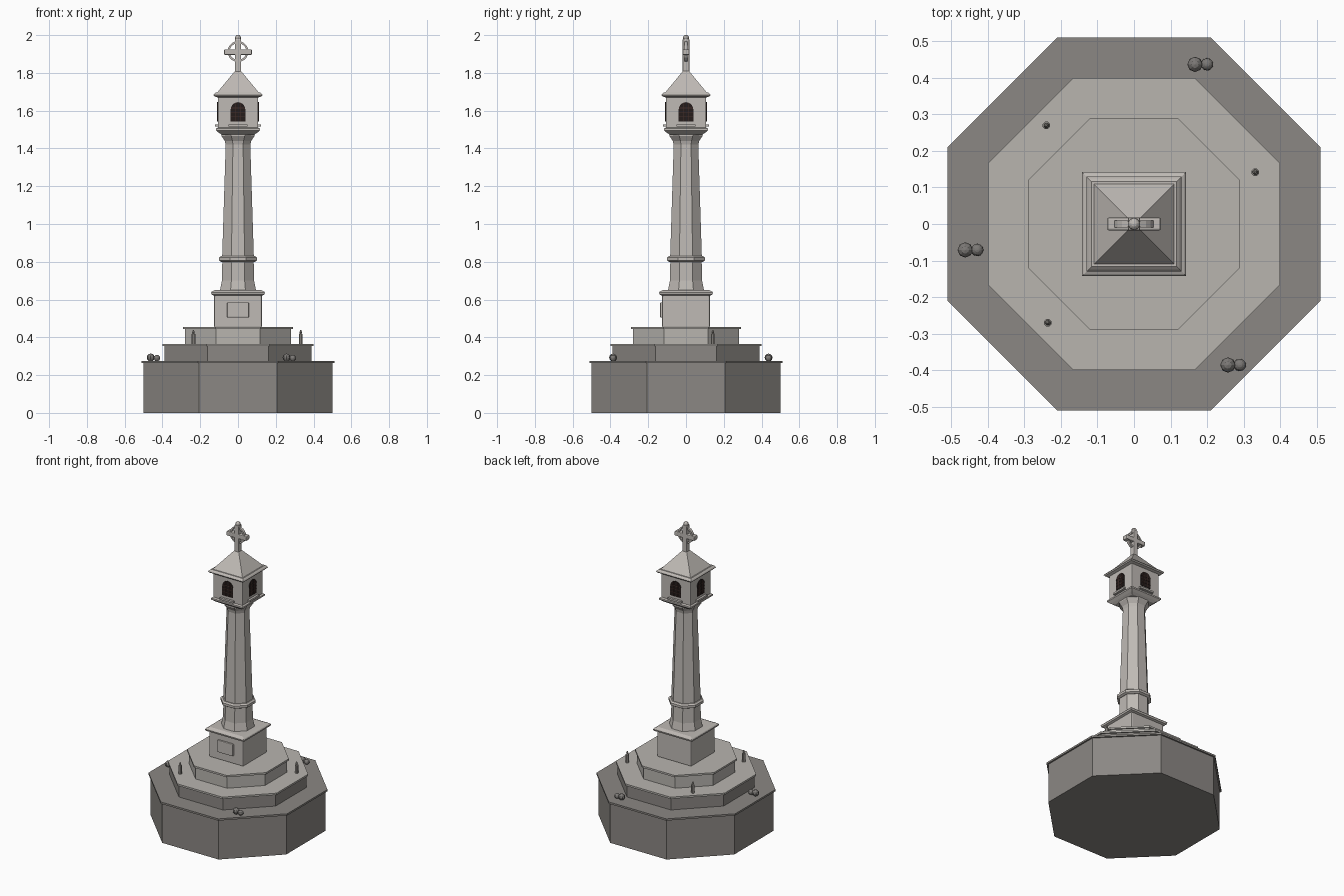
import bpy, bmesh, math
from mathutils import Matrix

if "Cube" in bpy.data.objects:
    bpy.data.objects.remove(bpy.data.objects["Cube"])

def material(name, rgb):
    m = bpy.data.materials.new(name)
    m.diffuse_color = (*rgb, 1)
    m.use_nodes = True
    m.node_tree.nodes["Principled BSDF"].inputs["Base Color"].default_value = m.diffuse_color
    return m

LIGHT = material("light_stone", (0.52, 0.49, 0.46))
STEP = material("step_stone", (0.48, 0.46, 0.43))
DARK = material("dark_stone", (0.26, 0.245, 0.23))
GLASS = material("window_dark", (0.018, 0.012, 0.011))
BAR = material("window_bars", (0.06, 0.03, 0.025))
WAX = material("candle_grey", (0.36, 0.34, 0.31))
POT = material("pot_grey", (0.20, 0.19, 0.18))

def finish(name, bm, mat, bevel=0):
    bmesh.ops.recalc_face_normals(bm, faces=bm.faces)
    me = bpy.data.meshes.new(name)
    bm.to_mesh(me)
    bm.free()
    me.materials.append(mat)
    ob = bpy.data.objects.new(name, me)
    bpy.context.collection.objects.link(ob)
    if bevel:
        mod = ob.modifiers.new("soft_edges", 'BEVEL')
        mod.width = bevel
        mod.segments = 2
    return ob

def loft(name, sides, profile, mat, at=(0, 0), bevel=0):
    """Stack of regular rings; profile = (z, half width across flats)."""
    bm = bmesh.new()
    rings = []
    for z, a in profile:
        r = a / math.cos(math.pi / sides)
        rings.append([bm.verts.new((at[0] + r * math.cos((i + .5) * math.tau / sides),
                                    at[1] + r * math.sin((i + .5) * math.tau / sides), z))
                      for i in range(sides)])
    for lo, hi in zip(rings, rings[1:]):
        for i in range(sides):
            j = (i + 1) % sides
            bm.faces.new((lo[i], lo[j], hi[j], hi[i]))
    bm.faces.new(rings[0][::-1])
    bm.faces.new(rings[-1])
    return finish(name, bm, mat, bevel)

def box(name, centre, size, mat, angle=0, bevel=0):
    bm = bmesh.new()
    m = Matrix.Rotation(angle, 4, 'Z') @ Matrix.Translation(centre) @ Matrix.Diagonal((*size, 1))
    bmesh.ops.create_cube(bm, size=1, matrix=m)
    return finish(name, bm, mat, bevel)

def ball(name, centre, r, mat, seg=10, rings=7):
    bm = bmesh.new()
    bmesh.ops.create_uvsphere(bm, u_segments=seg, v_segments=rings, radius=r,
                              matrix=Matrix.Translation(centre))
    return finish(name, bm, mat)

# octagonal steps, each with a thin projecting cap
for name, a, z0, z1, body, cap in (("base", .50, 0, .275, DARK, DARK),
                                   ("middle_step", .39, .27, .365, DARK, STEP),
                                   ("upper_step", .28, .36, .455, STEP, STEP)):
    loft(name, 8, [(z0, a), (z1 - .01, a)], body)
    loft(name + "_cap", 8, [(z1 - .012, a + .01), (z1, a + .01)], cap)

# square pedestal with plaque and cap
box("pedestal", (0, 0, .54), (.252, .252, .18), LIGHT, bevel=.008)
loft("pedestal_cap", 4, [(.62, .125), (.626, .14), (.637, .143), (.643, .138), (.65, .122)], LIGHT)
box("plaque", (0, -.128, .545), (.115, .018, .08), LIGHT, bevel=.004)

# octagonal shaft with collar and flared head
loft("shaft_foot", 8, [(.645, .096), (.70, .085), (.81, .083)], LIGHT)
loft("shaft_collar", 8, [(.80, .09), (.806, .10), (.822, .10), (.83, .09)], LIGHT)
loft("shaft", 8, [(.82, .084), (1.42, .065), (1.44, .07), (1.466, .087), (1.48, .087)], LIGHT)
loft("lantern_corbel", 4, [(1.472, .085), (1.482, .10), (1.495, .116), (1.505, .116), (1.512, .105)], LIGHT)

# lantern house
box("lantern", (0, 0, 1.592), (.214, .214, .17), LIGHT, bevel=.005)
for k in range(4):
    ang = k * math.pi / 2
    bm = bmesh.new()
    pts = [(-.039, 1.543), (.039, 1.543)]
    pts += [(.039 * math.cos(t * math.pi / 10), 1.606 + .039 * math.sin(t * math.pi / 10)) for t in range(11)]
    f = bm.faces.new([bm.verts.new((x, -.106, z)) for x, z in pts])
    ext = bmesh.ops.extrude_face_region(bm, geom=[f])
    bmesh.ops.translate(bm, vec=(0, -.004, 0),
                        verts=[v for v in ext["geom"] if isinstance(v, bmesh.types.BMVert)])
    bmesh.ops.rotate(bm, verts=bm.verts, matrix=Matrix.Rotation(ang, 3, 'Z'))
    finish("window_%d" % k, bm, GLASS)
    for x in (-.015, .015):
        box("window_upright_%d" % k, (x, -.1105, 1.592), (.004, .003, .096), BAR, ang)
    for z in (1.57, 1.592, 1.614):
        box("window_crossbar_%d" % k, (0, -.1105, z), (.074, .003, .004), BAR, ang)
    box("window_sill_%d" % k, (0, -.112, 1.521), (.10, .02, .012), LIGHT, ang)

# cornice and roof
loft("cornice", 4, [(1.67, .107), (1.676, .125), (1.683, .13), (1.69, .125), (1.697, .117)], LIGHT)
loft("roof", 4, [(1.69, .115), (1.81, .016)], LIGHT)

# ringed cross
box("cross_post", (0, 0, 1.89), (.034, .036, .18), LIGHT, bevel=.005)
box("cross_arm", (0, 0, 1.91), (.146, .036, .03), LIGHT, bevel=.005)
ball("cross_finial", (0, 0, 1.984), .017, LIGHT)
bm = bmesh.new()
rows = []
for i in range(20):
    t = i * math.tau / 20
    rows.append([bm.verts.new((r * math.cos(t), y, 1.913 + r * math.sin(t)))
                 for r, y in ((.044, -.009), (.055, -.009), (.055, .009), (.044, .009))])
for i in range(20):
    a, b = rows[i], rows[(i + 1) % 20]
    for j in range(4):
        bm.faces.new((a[j], a[(j + 1) % 4], b[(j + 1) % 4], b[j]))
finish("cross_ring", bm, LIGHT)

# candles on the middle step
for x, y in ((-.24, .27), (.332, .142), (-.236, -.27)):
    loft("candle", 8, [(.362, .010), (.418, .010), (.421, .004), (.427, .007), (.44, .002)], WAX, (x, y))

# paired round pots on the base
for x, y in ((.167, .437), (-.462, -.071), (.257, -.386)):
    ball("large_pot", (x, y, .293), .021, POT, 8, 6)
    ball("small_pot", (x + .033, y, .29), .017, POT, 12, 8)
